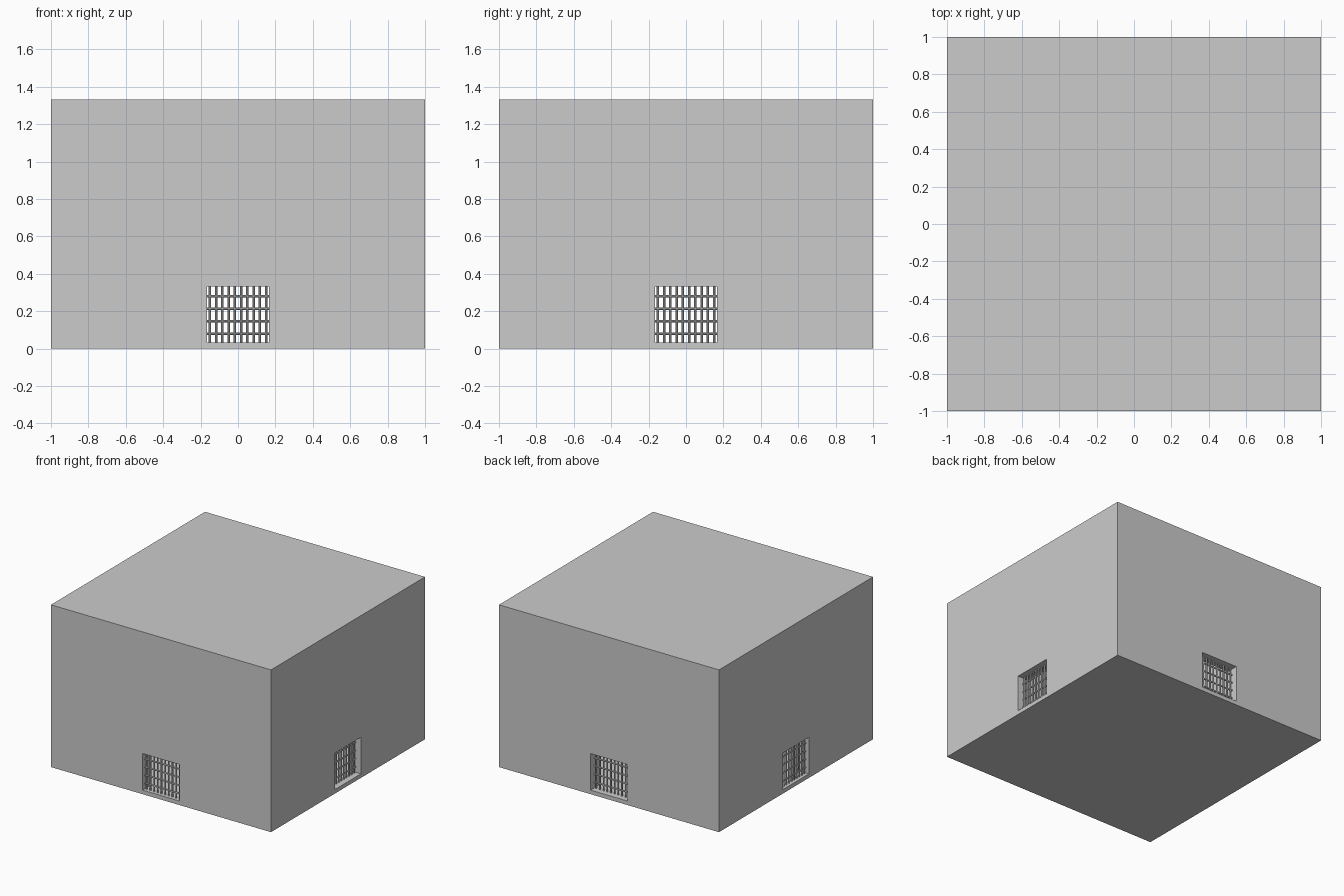
import bpy, bmesh, math
from mathutils import Matrix, Vector

if "Cube" in bpy.data.objects:
    bpy.data.objects.remove(bpy.data.objects["Cube"])

U = 1 / 30          # modelling module
H = 40 * U          # total height
WALL = 3 * U        # wall thickness


def box(name, lo, hi):
    bm = bmesh.new()
    bmesh.ops.create_cube(bm, size=1)
    lo, hi = Vector(lo), Vector(hi)
    for v in bm.verts:
        v.co = (lo + hi) / 2 + Vector(a * b for a, b in zip(v.co, hi - lo))
    me = bpy.data.meshes.new(name)
    bm.to_mesh(me)
    bm.free()
    ob = bpy.data.objects.new(name, me)
    bpy.context.collection.objects.link(ob)
    return ob


def cut(target, cutter):
    cutter.hide_render = True
    cutter.hide_viewport = True
    mod = target.modifiers.new("cut", 'BOOLEAN')
    mod.operation = 'DIFFERENCE'
    mod.solver = 'EXACT'
    mod.object = cutter


# Hollow room with a square opening through each wall
room = box("room_shell", (-1, -1, 0), (1, 1, H))
r = 1 - WALL
cut(room, box("room_cavity_cutter", (-r, -r, U), (r, r, H - U)))
w = 5 * U
cut(room, box("front_back_cutter", (-w, -1.2, U), (w, 1.2, 10 * U)))
cut(room, box("side_cutter", (-1.2, -w, U), (1.2, w, 10 * U)))


# Grates: ten upright rods crossed by four level rods
def rod(bm, centre, length, radius, rot):
    bmesh.ops.create_cone(bm, cap_ends=True, segments=8, radius1=radius,
                          radius2=radius, depth=length,
                          matrix=Matrix.Translation(centre) @ rot)


def grate(name, offset, along_y):
    bm = bmesh.new()
    for i in range(10):
        rod(bm, (-4.5 * U + i * U, offset, 5.5 * U), 9 * U, 0.0065,
            Matrix.Identity(4))
    for k in range(4):
        rod(bm, (0, offset, 0.08 + 2 * U * k), 10 * U, 0.0065,
            Matrix.Rotation(math.pi / 2, 4, 'Y'))
    if along_y:
        bm.transform(Matrix.Rotation(-math.pi / 2, 4, 'Z'))
    me = bpy.data.meshes.new(name)
    bm.to_mesh(me)
    bm.free()
    bpy.context.collection.objects.link(bpy.data.objects.new(name, me))


grate("front_grate", -0.97, False)
grate("back_grate", 0.95, False)
grate("left_grate", -0.97, True)
grate("right_grate", 0.95, True)
